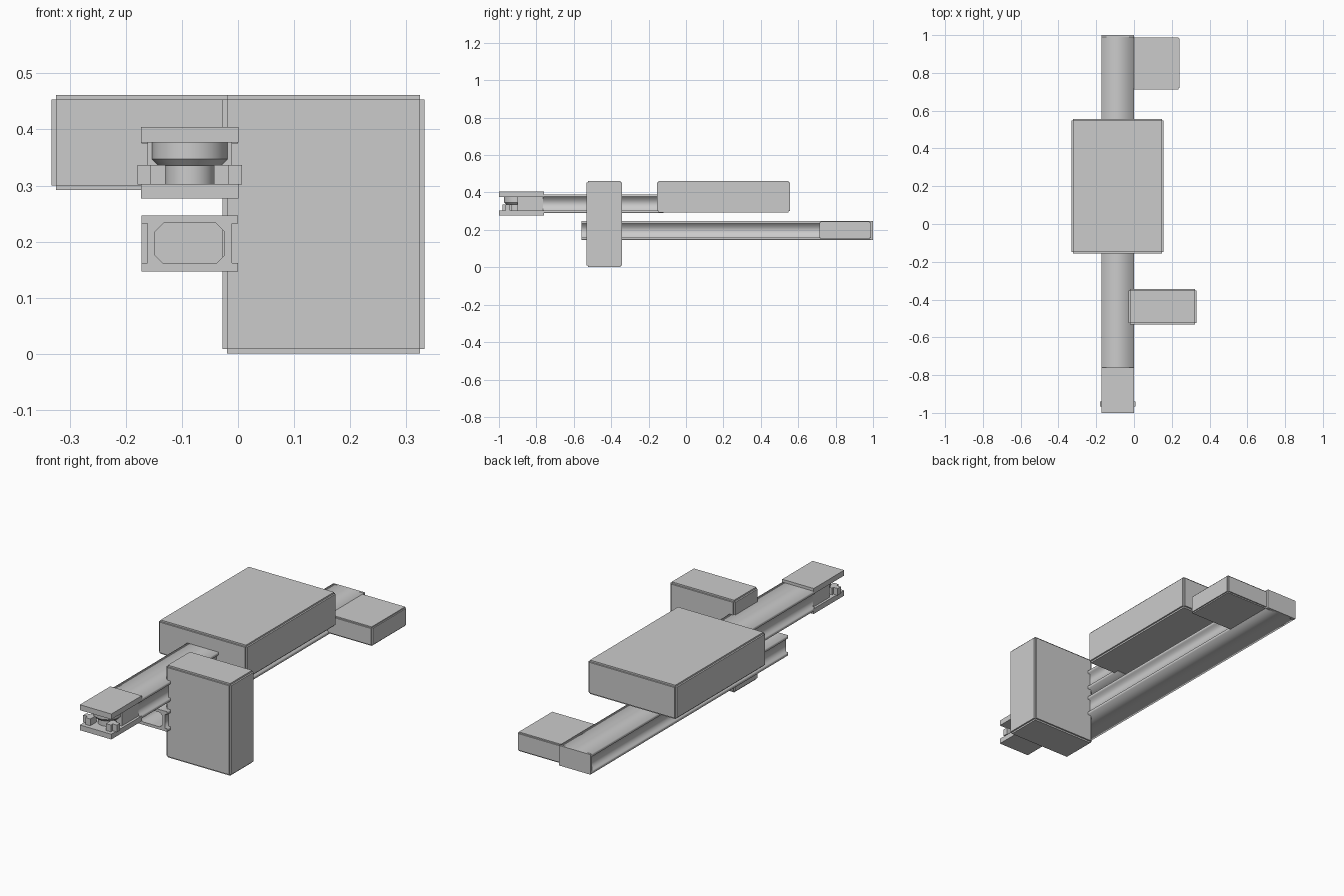
import bpy, bmesh, math
from mathutils import Matrix, Vector

if "Cube" in bpy.data.objects:
    bpy.data.objects.remove(bpy.data.objects["Cube"])

CX = -0.086  # centre line of both rails


def add_box(bm, lo, hi):
    lo, hi = Vector(lo), Vector(hi)
    m = Matrix.Translation((lo + hi) / 2) @ Matrix.Diagonal((*(hi - lo), 1))
    bmesh.ops.create_cube(bm, size=1, matrix=m)


def finish(name, bm):
    me = bpy.data.meshes.new(name)
    bm.to_mesh(me)
    bm.free()
    ob = bpy.data.objects.new(name, me)
    bpy.context.collection.objects.link(ob)
    return ob


def box(name, lo, hi):
    bm = bmesh.new()
    add_box(bm, lo, hi)
    return finish(name, bm)


def panelled_box(name, lo, hi, g=0.008):
    """Box whose six face panels stand proud, leaving notched edges."""
    bm = bmesh.new()
    for axis in range(3):
        inset = Vector([0 if i == axis else g for i in range(3)])
        add_box(bm, Vector(lo) + inset, Vector(hi) - inset)
    return finish(name, bm)


def rail(name, y0, y1, z):
    """Hollow flanged extrusion running along y."""
    q = [(0.086, 0.050), (0.086, 0.035), (0.075, 0.035)]
    outer = (q + [(x, -y) for x, y in reversed(q)]
             + [(-x, -y) for x, y in q] + [(-x, y) for x, y in reversed(q)])
    h = [(0.047, 0.036), (0.062, 0.021)]
    inner = (h + [(x, -y) for x, y in reversed(h)]
             + [(-x, -y) for x, y in h] + [(-x, y) for x, y in reversed(h)])
    cu = bpy.data.curves.new(name, 'CURVE')
    cu.dimensions, cu.fill_mode, cu.extrude = '2D', 'BOTH', (y1 - y0) / 2
    for pts in (outer, inner):
        s = cu.splines.new('POLY')
        s.points.add(len(pts) - 1)
        for p, (x, y) in zip(s.points, pts):
            p.co = (x, y, 0, 1)
        s.use_cyclic_u = True
    ob = bpy.data.objects.new(name, cu)
    bpy.context.collection.objects.link(ob)
    ob.location = (CX, (y0 + y1) / 2, z)
    ob.rotation_euler.x = math.pi / 2
    bpy.ops.object.select_all(action='DESELECT')
    ob.select_set(True)
    bpy.context.view_layer.objects.active = ob
    bpy.ops.object.convert(target='MESH')


# rails and the closed rear end of the lower one
rail("lower_rail", -0.56, 0.99, 0.197)
rail("upper_rail", -0.77, -0.12, 0.34)
box("lower_rail_end_cap", (-0.172, 0.985, 0.147), (0, 1.0, 0.247))

# housings
panelled_box("platform_housing", (-0.332, -0.155, 0.292), (0.155, 0.555, 0.461))
panelled_box("front_housing", (-0.028, -0.533, 0.001), (0.332, -0.343, 0.461))
panelled_box("rear_housing", (-0.012, 0.713, 0.15), (0.241, 0.988, 0.245), 0.006)

# fork head at the front of the upper rail
box("fork_top_plate", (-0.173, -1.0, 0.377), (0.001, -0.76, 0.404))
box("fork_bottom_plate", (-0.173, -1.0, 0.277), (0.001, -0.76, 0.303))
box("fork_block", (-0.161, -0.90, 0.302), (-0.011, -0.765, 0.378))

# pulley: wide upper drum tapering to a hub
bm = bmesh.new()
for r1, r2, z0, z1 in [(0.067, 0.067, 0.347, 0.378), (0.055, 0.067, 0.335, 0.347),
                       (0.044, 0.044, 0.302, 0.336)]:
    bmesh.ops.create_cone(bm, cap_ends=True, segments=32, radius1=r1, radius2=r2,
                          depth=z1 - z0,
                          matrix=Matrix.Translation((CX, -0.905, (z0 + z1) / 2)))
pulley = finish("pulley", bm)
bpy.ops.object.select_all(action='DESELECT')
pulley.select_set(True)
bpy.context.view_layer.objects.active = pulley
bpy.ops.object.shade_smooth_by_angle(angle=math.radians(30))

# adjuster blocks on both sides of the pulley
for side, s in (("left", -1), ("right", 1)):
    for i, (a, b, y0, y1) in enumerate([(0.043, 0.07, -0.98, -0.93),
                                        (0.07, 0.093, -0.965, -0.94)]):
        xs = sorted((CX + s * a, CX + s * b))
        box(f"adjuster_{side}_{i + 1}", (xs[0], y0, 0.302), (xs[1], y1, 0.337))
